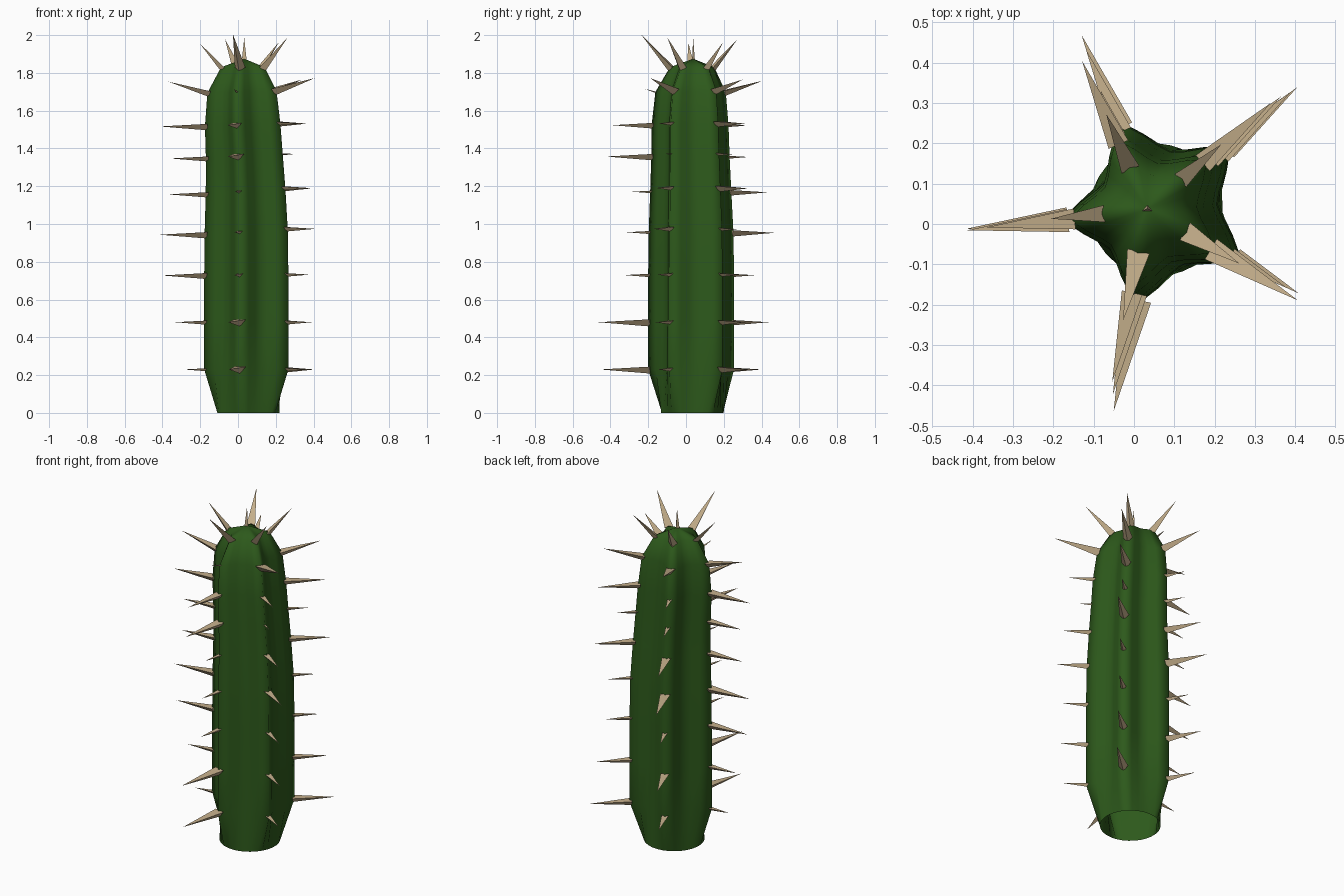
import bpy
from math import sin, cos, radians, pi
from mathutils import Vector

if "Cube" in bpy.data.objects:
    bpy.data.objects.remove(bpy.data.objects["Cube"])

RIBS, PER_RIB = 5, 6
A0 = radians(41.5)          # angle of the first rib

# rings up the stem: z, centre x, centre y, rib radius, valley ratio, tilt along x
RINGS = [
    (0.00, .055, .034, .165, 1.0, 0), (0.23, .060, .034, .240, .64, 0),
    (0.48, .060, .034, .240, .62, 0), (0.73, .060, .034, .240, .62, .01),
    (0.96, .059, .034, .237, .62, .07), (1.175, .055, .032, .227, .62, .08),
    (1.36, .048, .030, .219, .62, .06), (1.525, .039, .028, .215, .62, .04),
    (1.70, .034, .030, .197, .62, .03), (1.83, .034, .036, .124, .68, 0),
]
POLE = Vector((.033, .038, 1.875))

# spine lengths from bottom to top for each rib
LENGTHS = [
    [.22, .185, .135, .12, .22, .11, .22, .22, .18],
    [.16, .20, .12, .237, .21, .11, .11, .22, .20],
    [.11, .155, .225, .24, .20, .19, .24, .215, .175],
    [.26, .27, .13, .12, .10, .245, .215, .06, .235],
    [.125, .145, .13, .17, .15, .06, .13, .245, .21],
]


def material(name, color):
    m = bpy.data.materials.new(name)
    m.diffuse_color = (*color, 1)
    m.use_nodes = True
    m.node_tree.nodes["Principled BSDF"].inputs["Base Color"].default_value = m.diffuse_color
    return m


def make(name, verts, faces, mat, smooth):
    me = bpy.data.meshes.new(name)
    me.from_pydata(verts, [], faces)
    me.materials.append(mat)
    for p in me.polygons:
        p.use_smooth = smooth
    ob = bpy.data.objects.new(name, me)
    bpy.context.collection.objects.link(ob)
    return ob


def ring_point(ring, k):
    z, cx, cy, r, valley, tilt = ring
    a = A0 + 2 * pi * k / (RIBS * PER_RIB)
    t = k % PER_RIB / PER_RIB
    t = 1 - abs(2 * t - 1)                      # 0 on a rib, 1 in a valley
    rad = r * (valley + (1 - valley) * (1 - t) ** 1.8)
    x, y = rad * cos(a), rad * sin(a)
    return Vector((cx + x, cy + y, z + tilt * x))


# ribbed stem, open underneath
n = RIBS * PER_RIB
verts = [ring_point(r, k) for r in RINGS for k in range(n)] + [POLE]
faces = []
for i in range(len(RINGS) - 1):
    for k in range(n):
        a, b = i * n + k, i * n + (k + 1) % n
        faces.append((a, b, b + n, a + n))
top = (len(RINGS) - 1) * n
faces += [(top + k, top + (k + 1) % n, len(verts) - 1) for k in range(n)]
make("cactus_stem", verts, faces, material("stem_green", (.026, .10, .011)), True)

# three-sided spines along the ribs, thickness follows length
sv, sf = [], []


def add_spine(root, direction, side, length, sink=.012):
    up = side.cross(direction)
    if up.z < 0:
        up = -up
    width, depth = length * .12, length * .14
    base = len(sv)
    root = root - direction * sink
    sv.extend([root + side * width + up * depth * .4,
               root - side * width + up * depth * .4,
               root - up * depth * .6,
               root + direction * (length + sink)])
    sf.extend([(base, base + 1, base + 3), (base + 1, base + 2, base + 3),
               (base + 2, base, base + 3), (base + 2, base + 1, base)])


for rib, lengths in enumerate(LENGTHS):
    ang = A0 + 2 * pi * rib / RIBS
    out = Vector((cos(ang), sin(ang), 0))
    side = Vector((sin(ang), -cos(ang), 0))
    for i, length in enumerate(lengths):
        ring = RINGS[i + 1]
        elev = radians({7: 16, 8: 48}.get(i, 0))
        d = out * cos(elev) + Vector((0, 0, sin(elev)))
        add_spine(ring_point(ring, rib * PER_RIB), d, side, length)

# small upright spine on the crown
add_spine(POLE, Vector((0, 0, 1)), Vector((1, 0, 0)), .11)
make("spines", sv, sf, material("spine_tan", (.56, .43, .26)), False)
